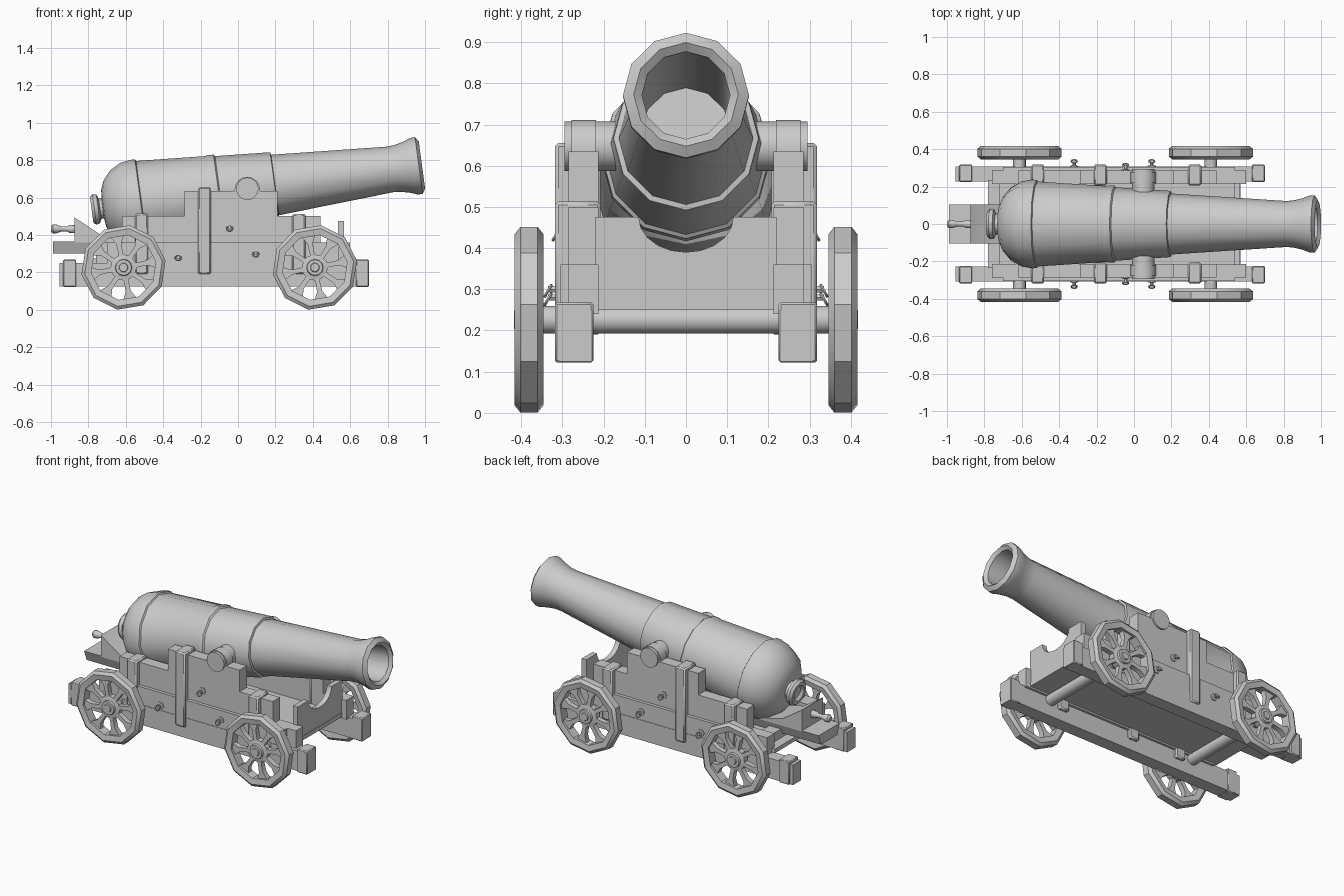
import bpy, bmesh
from math import sin, cos, tau, pi, radians
from mathutils import Matrix, Vector

if "Cube" in bpy.data.objects:
    bpy.data.objects.remove(bpy.data.objects["Cube"])

TILT = radians(7.7)
ALONG_Y = Matrix.Rotation(-pi / 2, 4, 'X')
ALONG_X = Matrix.Rotation(pi / 2, 4, 'Y')
BARREL = Matrix.Translation((0.05, 0, 0.647)) @ Matrix.Rotation(pi / 2 - TILT, 4, 'Y')


def at(x, y, z, turn=ALONG_Y):
    return Matrix.Translation((x, y, z)) @ turn


def lathe(bm, profile, matrix, sides=12, phase=0.0, closed=False):
    """Revolve (radius, height) points around the local z axis."""
    rings = []
    for r, h in profile:
        rings.append([bm.verts.new(matrix @ Vector((r * cos(a), r * sin(a), h)))
                      for a in (phase + tau * i / sides for i in range(sides))])
    pairs = list(zip(rings, rings[1:]))
    if closed:
        pairs.append((rings[-1], rings[0]))
    else:
        bm.faces.new(rings[0])
        bm.faces.new(rings[-1])
    for a, b in pairs:
        for i in range(sides):
            j = (i + 1) % sides
            bm.faces.new((a[i], a[j], b[j], b[i]))


def prism(bm, outline, low, high, place):
    """Extrude a 2D outline; place maps (u, v, depth) to a position."""
    ends = [[bm.verts.new(place(u, v, d)) for u, v in outline] for d in (low, high)]
    bm.faces.new(ends[0])
    bm.faces.new(ends[1])
    n = len(outline)
    for i in range(n):
        j = (i + 1) % n
        bm.faces.new((ends[0][i], ends[0][j], ends[1][j], ends[1][i]))


def side_on(u, v, d):
    return (u, d, v)


def end_on(u, v, d):
    return (d, u, v)


def box(bm, x, y, z):
    prism(bm, [(x[0], z[0]), (x[1], z[0]), (x[1], z[1]), (x[0], z[1])], *y, side_on)


def finish(bm, name, mirror=False, bevel=0.0):
    bmesh.ops.recalc_face_normals(bm, faces=bm.faces)
    mesh = bpy.data.meshes.new(name)
    bm.to_mesh(mesh)
    bm.free()
    mesh.shade_smooth()
    mesh.set_sharp_from_angle(angle=radians(34))
    obj = bpy.data.objects.new(name, mesh)
    bpy.context.scene.collection.objects.link(obj)
    if bevel:
        mod = obj.modifiers.new("Bevel", 'BEVEL')
        mod.width = bevel
        mod.segments = 1
    if mirror:
        mod = obj.modifiers.new("Mirror", 'MIRROR')
        mod.use_axis = (False, True, False)
    return obj


# Barrel: breech knob, dome, stepped reinforces, flared muzzle and bore
bm = bmesh.new()
lathe(bm, [(0.035, -0.825), (0.05, -0.84), (0.07, -0.84), (0.082, -0.825), (0.078, -0.805),
           (0.055, -0.795), (0.055, -0.78), (0.1, -0.775), (0.145, -0.757), (0.195, -0.715),
           (0.228, -0.655), (0.237, -0.6), (0.236, -0.575), (0.227, -0.57),
           (0.203, -0.2), (0.207, -0.19), (0.205, -0.155), (0.196, -0.148),
           (0.178, 0.135), (0.176, 0.147), (0.163, 0.15), (0.123, 0.77), (0.126, 0.81),
           (0.138, 0.86), (0.153, 0.9), (0.153, 0.925), (0.127, 0.942),
           (0.107, 0.925), (0.107, 0.27)], BARREL)
finish(bm, "barrel")

# Trunnions and the straps that hold them
bm = bmesh.new()
lathe(bm, [(0.06, -0.295), (0.06, 0.295)], at(0.05, 0, 0.647), 16)
finish(bm, "trunnions")

bm = bmesh.new()
arch = [(0.05 + 0.068 * cos(pi * i / 8), 0.643 + 0.068 * sin(pi * i / 8)) for i in range(9)]
prism(bm, [(0.118, 0.62)] + arch + [(-0.018, 0.62)], 0.218, 0.278, side_on)
finish(bm, "trunnion_strap", mirror=True)

# Stepped cheeks
bm = bmesh.new()
prism(bm, [(-0.76, 0.24), (0.6, 0.24), (0.6, 0.36), (0.44, 0.36), (0.44, 0.5), (0.21, 0.5),
           (0.21, 0.635), (-0.285, 0.635), (-0.285, 0.5), (-0.62, 0.5), (-0.62, 0.36),
           (-0.76, 0.36)], 0.213, 0.285, side_on)
finish(bm, "cheek", mirror=True)

# Lower side boards and long rails
bm = bmesh.new()
box(bm, (-0.7, 0.54), (0.23, 0.305), (0.19, 0.36))
finish(bm, "side_board", mirror=True)

bm = bmesh.new()
box(bm, (-0.955, 0.7), (0.228, 0.308), (0.125, 0.25))
finish(bm, "rail", mirror=True)

bm = bmesh.new()
for x in (-0.9, 0.665):
    box(bm, (x - 0.035, x + 0.035), (0.225, 0.318), (0.122, 0.268))
finish(bm, "rail_end_band", mirror=True, bevel=0.005)

# Vertical straps wrapping over the cheeks
bm = bmesh.new()
for x, top in ((-0.515, 0.515), (-0.18, 0.655), (0.325, 0.513)):
    box(bm, (x - 0.035, x + 0.035), (0.207, 0.318), (0.19, top))
finish(bm, "cheek_strap", mirror=True, bevel=0.008)

# Floor, front cradle and rear crosspiece
bm = bmesh.new()
box(bm, (-0.78, 0.57), (-0.235, 0.235), (0.25, 0.275))
finish(bm, "floor")

bm = bmesh.new()
arc = [(0.115 * cos(pi + pi * i / 10), 0.475 + 0.085 * sin(pi + pi * i / 10)) for i in range(11)]
prism(bm, [(0.22, 0.25), (0.22, 0.475)] + arc[::-1] + [(-0.22, 0.475), (-0.22, 0.25)],
      0.535, 0.567, end_on)
finish(bm, "front_cradle")

bm = bmesh.new()
box(bm, (-0.72, -0.64), (-0.22, 0.22), (0.26, 0.33))
finish(bm, "rear_crosspiece")

# Rear bed plank, elevating wedge and its handle
bm = bmesh.new()
prism(bm, [(-0.105, 0.365), (0.105, 0.365), (0.08, 0.3), (-0.08, 0.3)], -0.99, -0.1, end_on)
finish(bm, "bed_plank")

bm = bmesh.new()
prism(bm, [(-0.875, 0.36), (-0.875, 0.495), (-0.74, 0.405), (-0.55, 0.36)],
      -0.105, 0.105, side_on)
finish(bm, "wedge")

bm = bmesh.new()
lathe(bm, [(0.014, -1.0), (0.023, -0.99), (0.023, -0.97), (0.014, -0.945), (0.013, -0.915),
           (0.022, -0.9), (0.022, -0.87)], at(0, 0, 0.432, ALONG_X), 10)
finish(bm, "wedge_handle")

# Axles and wheels, front and rear
for where, x in (("rear", -0.612), ("front", 0.411)):
    z = 0.226
    bm = bmesh.new()
    lathe(bm, [(0.034, -0.36), (0.034, 0.36)], at(x, 0, z), 14)
    finish(bm, where + "_axle")

    bm = bmesh.new()
    lathe(bm, [(0.175, 0.352), (0.21, 0.346), (0.228, 0.36), (0.228, 0.402),
               (0.21, 0.416), (0.175, 0.41)], at(x, 0, z), 10, radians(-9.5), closed=True)
    finish(bm, where + "_wheel_rim", mirror=True)

    bm = bmesh.new()
    half = [(0.03, 0.02), (0.08, 0.012), (0.13, 0.014), (0.178, 0.04)]
    outline = half + [(r, -w) for r, w in reversed(half)]
    for i in range(8):
        a = tau * (i + 0.25) / 8
        turned = [(x + r * cos(a) - w * sin(a), z + r * sin(a) + w * cos(a)) for r, w in outline]
        prism(bm, turned, 0.364, 0.396, side_on)
    finish(bm, where + "_wheel_spokes", mirror=True)

    bm = bmesh.new()
    lathe(bm, [(0.06, 0.348), (0.07, 0.36), (0.07, 0.395), (0.045, 0.4), (0.042, 0.412),
               (0.025, 0.412), (0.022, 0.418)], at(x, 0, z), 12)
    finish(bm, where + "_wheel_hub", mirror=True)

# Ring bolts on the outer faces
bm = bmesh.new()
for x, z, y in ((-0.045, 0.437, 0.285), (-0.32, 0.28, 0.305), (0.095, 0.3, 0.305)):
    lathe(bm, [(0.022, y - 0.01), (0.022, y + 0.006), (0.009, y + 0.008), (0.009, y + 0.03)],
          at(x, 0, z), 6)
    tilt = Matrix.Rotation(radians(-60), 4, 'X')
    tube = [(0.016 + 0.004 * cos(tau * i / 6), 0.004 * sin(tau * i / 6)) for i in range(6)]
    lathe(bm, tube, at(x, y + 0.03, z - 0.004, tilt), 10, closed=True)
finish(bm, "ring_bolt", mirror=True)
